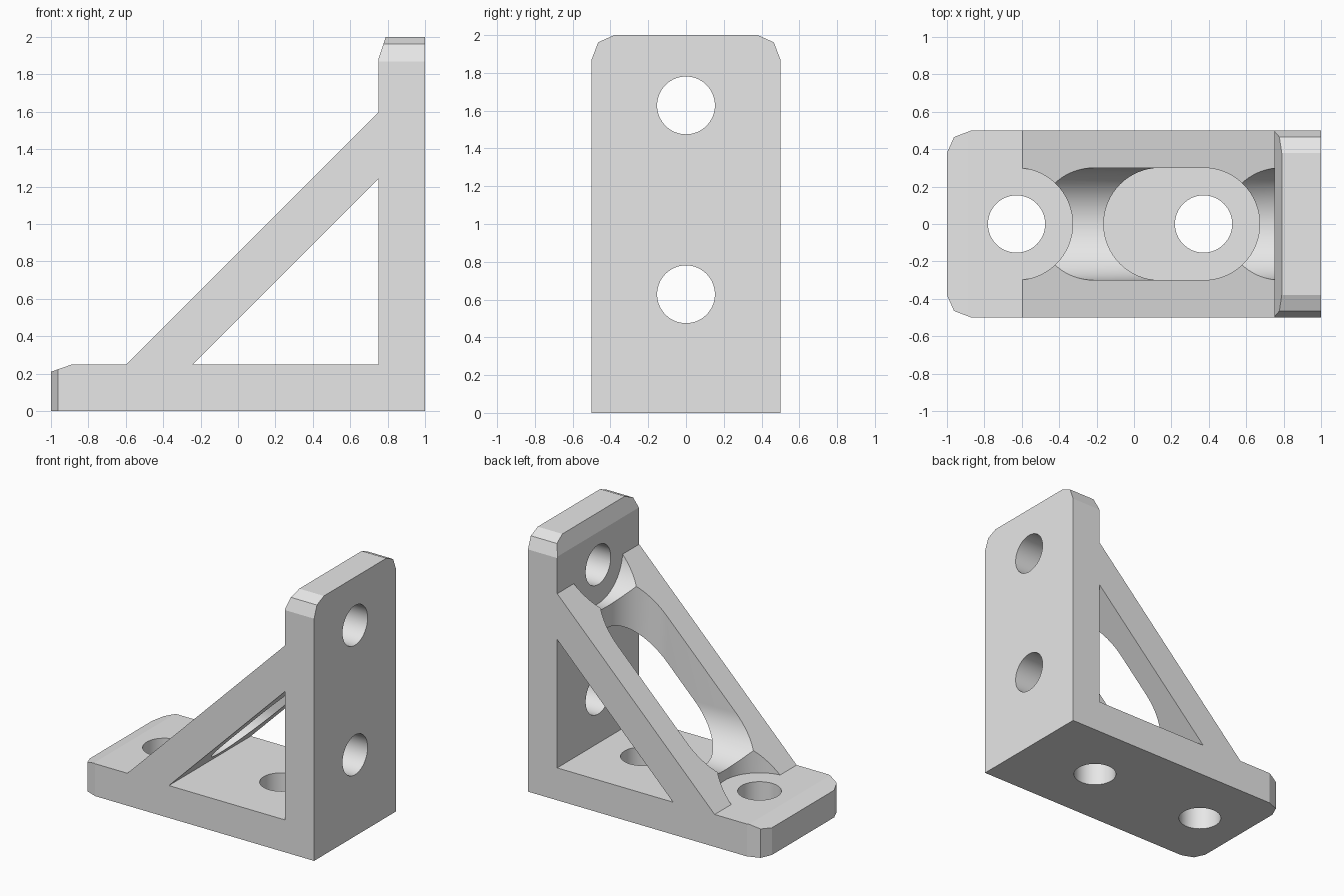
import bpy, bmesh, math

if "Cube" in bpy.data.objects:
    bpy.data.objects.remove(bpy.data.objects["Cube"])

grey = bpy.data.materials.new("plain grey")
grey.diffuse_color = (0.8, 0.8, 0.8, 1)
grey.use_nodes = True
grey.node_tree.nodes["Principled BSDF"].inputs["Base Color"].default_value = grey.diffuse_color

HOLE_R, HEAD_R, T = 0.153, 0.3, 0.25
LOW, HIGH = 0.628, 1.628            # hole distances from the outer corner


def prism(name, pts, axis, a, b):
    """Extrude a 2D outline along an axis from a to b."""
    place = {'x': lambda u, v, d: (d, u, v),
             'y': lambda u, v, d: (u, d, v),
             'z': lambda u, v, d: (u, v, d)}[axis]
    bm = bmesh.new()
    rings = [[bm.verts.new(place(u, v, d)) for u, v in pts] for d in (a, b)]
    bm.faces.new(rings[0])
    bm.faces.new(rings[1])
    n = len(pts)
    for i in range(n):
        j = (i + 1) % n
        bm.faces.new((rings[0][i], rings[0][j], rings[1][j], rings[1][i]))
    bmesh.ops.recalc_face_normals(bm, faces=bm.faces)
    mesh = bpy.data.meshes.new(name)
    bm.to_mesh(mesh)
    bm.free()
    mesh.materials.append(grey)
    ob = bpy.data.objects.new(name, mesh)
    bpy.context.collection.objects.link(ob)
    return ob


def circle(cu, cv, r, n=64):
    return [(cu + r * math.cos(2 * math.pi * i / n),
             cv + r * math.sin(2 * math.pi * i / n)) for i in range(n)]


def channel(c, r, end, n=32):
    """Half circle at height c (open upwards) with straight sides to end."""
    arc = [(-r * math.cos(math.pi * i / n), c - r * math.sin(math.pi * i / n))
           for i in range(n + 1)]
    return arc + [(r, end), (-r, end)]


def combine(ob, cutter, operation):
    mod = ob.modifiers.new("cut", 'BOOLEAN')
    mod.operation, mod.solver, mod.object = operation, 'EXACT', cutter
    bpy.context.view_layer.objects.active = ob
    bpy.ops.object.modifier_apply(modifier=mod.name)
    bpy.data.objects.remove(cutter)


# side profile: base plate, upright plate and diagonal brace
bracket = prism("angle_bracket", [
    (-1, 0), (1, 0), (1, 2), (0.79, 2), (0.75, 1.88), (0.75, 1.595),
    (-0.595, T), (-0.885, T), (-1, 0.21)], 'y', -0.6, 0.6)

# trim to width, with faceted corners on both free ends
half = [(0.5, 1.87), (0.465, 1.962), (0.38, 2)]
end = half + [(-y, d) for y, d in reversed(half)]
upright_outline = [(0.5, -0.1)] + end + [(-0.5, -0.1)]
base_outline = [(1.2, 0.5)] + [(1 - d, y) for y, d in end] + [(1.2, -0.5)]
# shift the base end so that its tip lies at x = -1
combine(bracket, prism("base_trim", base_outline, 'z', -0.1, 2.1), 'INTERSECT')
combine(bracket, prism("upright_trim", upright_outline, 'x', -1.1, 1.1), 'INTERSECT')

# triangular window under the brace
combine(bracket, prism("window_cut", [(-0.24, T), (0.75, T), (0.75, 1.24)],
                       'y', -0.7, 0.7), 'DIFFERENCE')

# screw head channels through the brace, towards upright and base
for d, stop in ((LOW, 1 - LOW), (HIGH, 1 - T)):
    pts = channel(d, HEAD_R, 2.3)
    combine(bracket, prism("upright_channel", pts, 'x', -1.2, stop), 'DIFFERENCE')
for d, start in ((LOW, LOW), (HIGH, T)):
    pts = [(1 - v, u) for u, v in channel(d, HEAD_R, 2.3)]
    combine(bracket, prism("base_channel", pts, 'z', start, 2.2), 'DIFFERENCE')

# screw holes
for d in (LOW, HIGH):
    combine(bracket, prism("upright_hole", circle(0, d, HOLE_R), 'x', 0.7, 1.1), 'DIFFERENCE')
    combine(bracket, prism("base_hole", circle(1 - d, 0, HOLE_R), 'z', -0.1, 0.3), 'DIFFERENCE')

bracket.select_set(True)
bpy.context.view_layer.objects.active = bracket
bpy.ops.object.shade_smooth_by_angle(angle=math.radians(14))
